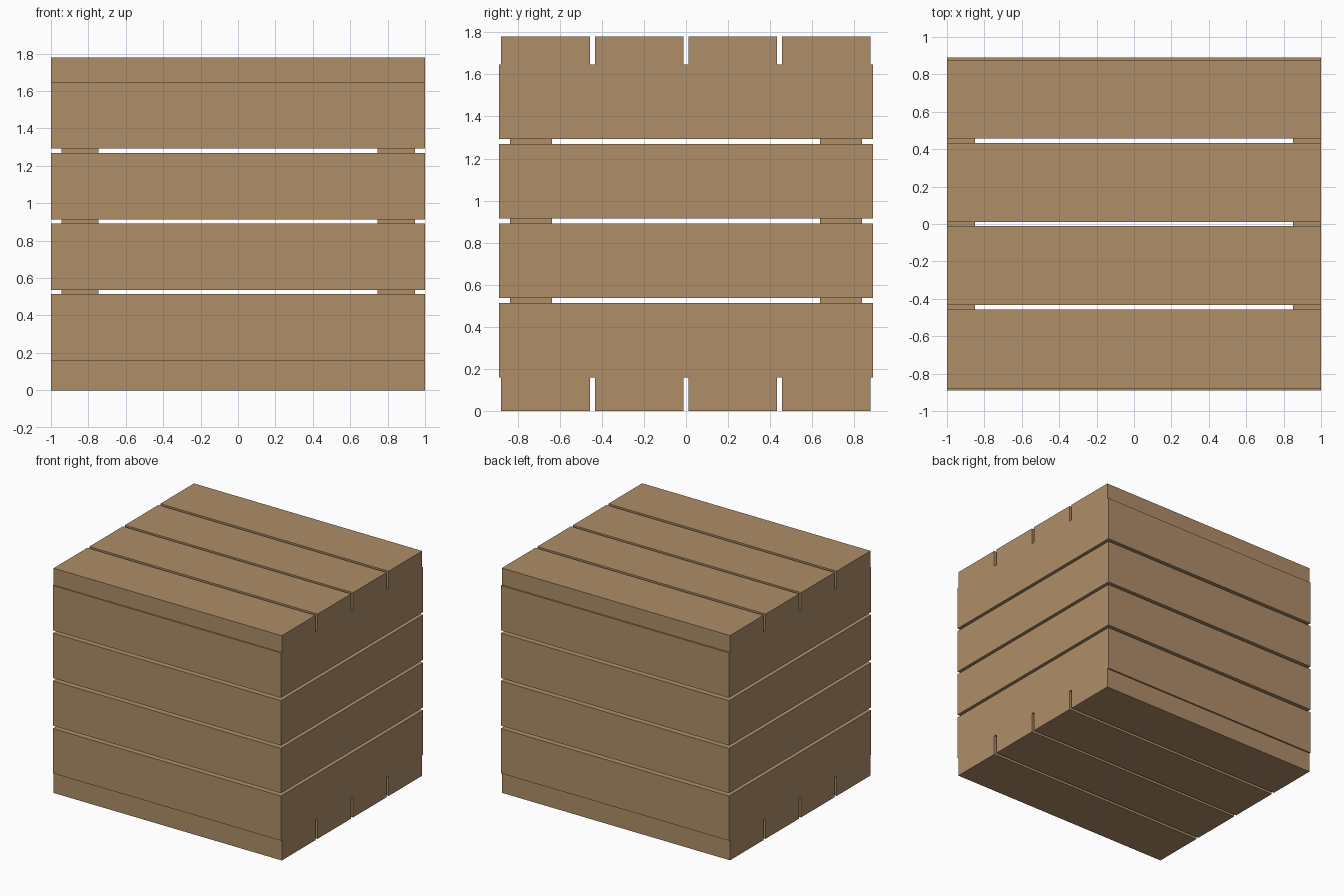
import bpy, bmesh

if "Cube" in bpy.data.objects:
    bpy.data.objects.remove(bpy.data.objects["Cube"])

X, Y = 1.0, 0.89          # half extents of the wall ring
T = 0.15                  # wall board thickness

wood = bpy.data.materials.new("wood")
wood.diffuse_color = (0.43, 0.27, 0.14, 1)
wood.use_nodes = True
wood.node_tree.nodes["Principled BSDF"].inputs["Base Color"].default_value = wood.diffuse_color


def prism(name, outline, z0, z1):
    """Extrude a plan outline from z0 to z1."""
    bm = bmesh.new()
    face = bm.faces.new([bm.verts.new((x, y, z0)) for x, y in outline])
    ext = bmesh.ops.extrude_face_region(bm, geom=[face])["geom"]
    verts = [v for v in ext if isinstance(v, bmesh.types.BMVert)]
    bmesh.ops.translate(bm, verts=verts, vec=(0, 0, z1 - z0))
    bmesh.ops.recalc_face_normals(bm, faces=bm.faces[:])
    me = bpy.data.meshes.new(name)
    bm.to_mesh(me)
    bm.free()
    me.materials.append(wood)
    ob = bpy.data.objects.new(name, me)
    bpy.context.collection.objects.link(ob)
    return ob


def box(name, x0, x1, y0, y1, z0, z1):
    return prism(name, [(x0, y0), (x1, y0), (x1, y1), (x0, y1)], z0, z1)


# Floor and lid planks, running along x
for i, (y0, y1) in enumerate([(-0.88, -0.457), (-0.432, -0.012),
                              (0.012, 0.432), (0.457, 0.877)], 1):
    box(f"floor_plank_{i}", -X, X, y0, y1, 0, 0.16)
    box(f"lid_plank_{i}", -X, X, y0, y1, 1.647, 1.78)

# Wall planks with mitred corners, four rows on each side
for i, (z0, z1) in enumerate([(0.16, 0.514), (0.537, 0.891),
                              (0.914, 1.269), (1.292, 1.647)], 1):
    for s, side in ((-1, "front"), (1, "back")):
        prism(f"{side}_plank_{i}", [(-X, s * Y), (X, s * Y),
              (X - T, s * (Y - T)), (-X + T, s * (Y - T))], z0, z1)
    for s, side in ((-1, "left"), (1, "right")):
        prism(f"{side}_plank_{i}", [(s * X, -Y), (s * X, Y),
              (s * (X - T), Y - T), (s * (X - T), -Y + T)], z0, z1)

# Corner posts set into the walls, seen through the gaps
for sx, a in ((-1, "left"), (1, "right")):
    for sy, b in ((-1, "front"), (1, "back")):
        box(f"{b}_{a}_post", sx * 0.945, sx * 0.745,
            sy * 0.836, sy * 0.636, 0.16, 1.647)
